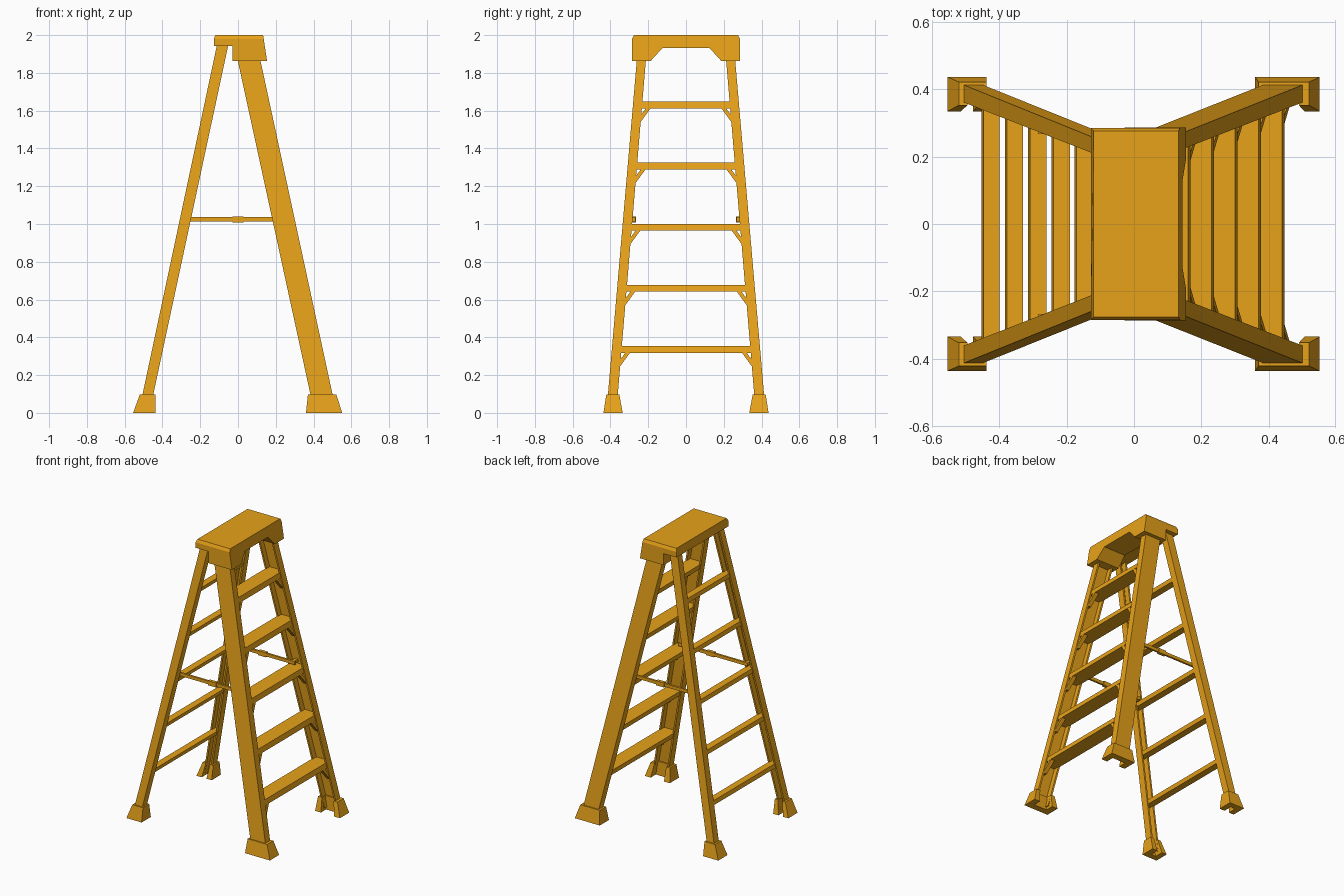
import bpy, bmesh

if "Cube" in bpy.data.objects:
    bpy.data.objects.remove(bpy.data.objects["Cube"])

mat = bpy.data.materials.new("ladder_orange")
mat.diffuse_color = (0.80, 0.36, 0.01, 1)
mat.use_nodes = True
mat.node_tree.nodes["Principled BSDF"].inputs["Base Color"].default_value = mat.diffuse_color


def loft(name, a, b):
    """Solid between two matching closed loops of 3D points."""
    bm = bmesh.new()
    va = [bm.verts.new(p) for p in a]
    vb = [bm.verts.new(p) for p in b]
    bm.faces.new(va)
    bm.faces.new(vb[::-1])
    n = len(a)
    for i in range(n):
        j = (i + 1) % n
        bm.faces.new((va[j], va[i], vb[i], vb[j]))
    bmesh.ops.recalc_face_normals(bm, faces=bm.faces)
    me = bpy.data.meshes.new(name)
    bm.to_mesh(me)
    bm.free()
    me.materials.append(mat)
    ob = bpy.data.objects.new(name, me)
    bpy.context.collection.objects.link(ob)
    return ob


def rect(x0, x1, y0, y1, z):
    return [(x0, y0, z), (x1, y0, z), (x1, y1, z), (x0, y1, z)]


def box(name, x0, x1, y0, y1, z0, z1):
    return loft(name, rect(x0, x1, y0, y1, z0), rect(x0, x1, y0, y1, z1))


def channel(x0, x1, yi, yo, z, t, s):
    """U section, web on the outside, open towards the middle of the ladder."""
    pts = [(x0, yi), (x0, yo), (x1, yo), (x1, yi),
           (x1 - t, yi), (x1 - t, yo - t), (x0 + t, yo - t), (x0 + t, yi)]
    return [(x, s * y, z) for x, y in pts]


# Splay of the legs as functions of height
def lerp(z, za, a, zb, b):
    return a + (b - a) * (z - za) / (zb - za)


def front_x(z):
    return lerp(z, 0.1, 0.383, 1.86, 0.0), lerp(z, 0.1, 0.50, 1.86, 0.12)


def rear_x(z):
    return lerp(z, 0.1, -0.505, 1.94, -0.113), lerp(z, 0.1, -0.448, 1.94, -0.053)


def rail_y(z):
    return lerp(z, 0.1, 0.361, 1.86, 0.213), lerp(z, 0.1, 0.413, 1.86, 0.261)


T = 0.012
tops = [0.354 + 0.3235 * i for i in range(5)]

for s, side in ((1, "left"), (-1, "right")):
    # Channel rails
    for name, fx, zt in (("front_rail", front_x, 1.90), ("rear_rail", rear_x, 1.96)):
        loft(f"{name}_{side}",
             channel(*fx(0.02), *rail_y(0.02), 0.02, T, s),
             channel(*fx(zt), *rail_y(zt), zt, T, s))
    # Flared feet
    loft(f"front_foot_{side}",
         channel(0.36, 0.552, 0.335, 0.437, 0, 0.045, s),
         channel(0.37, 0.52, 0.353, 0.422, 0.097, 0.03, s))
    loft(f"rear_foot_{side}",
         channel(-0.555, -0.438, 0.335, 0.437, 0, 0.04, s),
         channel(-0.52, -0.438, 0.353, 0.422, 0.097, 0.025, s))
    # Spreader arms, centre joint and end pins
    ya, yb = sorted((s * 0.268, s * 0.282))
    box(f"spreader_front_arm_{side}", 0.0, 0.25, ya, yb, 1.014, 1.036)
    box(f"spreader_rear_arm_{side}", -0.285, 0.0, ya, yb, 1.014, 1.036)
    box(f"spreader_joint_{side}", -0.03, 0.03, ya - 0.004, yb + 0.004, 1.009, 1.041)
    pa, pb = sorted((s * 0.27, s * 0.325))
    for end, x in (("front", 0.23), ("rear", -0.275)):
        box(f"spreader_{end}_pin_{side}", x - 0.01, x + 0.01, pa, pb, 1.015, 1.035)

for i, zt in enumerate(tops):
    # Treads and rear cross bars, slanted with the rails
    for name, fx, h, drop in (("step", front_x, 0.036, 0.0), ("rear_bar", rear_x, 0.028, 0.004)):
        loops = []
        for z in (zt - drop - h, zt - drop):
            x0, x1 = fx(z)
            y = rail_y(z)[1] - 0.006
            loops.append(rect(x0 + 0.005, x1 - 0.005, -y, y, z))
        loft(f"{name}_{i + 1}", *loops)
    # Diagonal braces under each step
    za, zb = zt - 0.115, zt - 0.03
    yin = rail_y(zb)[0]
    for s, side in ((1, "left"), (-1, "right")):
        loops = []
        for z, y in ((za, yin + 0.012), (zb, yin - 0.05)):
            x1 = front_x(z)[1] - 0.006
            loops.append(rect(x1 - 0.03, x1, s * y, s * (y + 0.025), z))
        loft(f"step_brace_{i + 1}_{side}", *loops)

# Top cap: deep arched front half and thin rear half, sides flaring downwards
arch = [(-0.276, 2.0), (-0.286, 1.98), (-0.287, 1.862), (-0.188, 1.862), (-0.125, 1.931),
        (0.125, 1.931), (0.188, 1.862), (0.287, 1.862), (0.286, 1.98), (0.276, 2.0)]
loft("top_cap_front",
     [(-0.028, y, z) for y, z in arch],
     [(lerp(z, 1.862, 0.154, 2.0, 0.133), y, z) for y, z in arch])
slab = [(-0.276, 2.0), (-0.286, 1.98), (-0.286, 1.942),
        (0.286, 1.942), (0.286, 1.98), (0.276, 2.0)]
loft("top_cap_rear",
     [(-0.12 if z > 1.99 else -0.128, y, z) for y, z in slab],
     [(-0.028, y, z) for y, z in slab])
